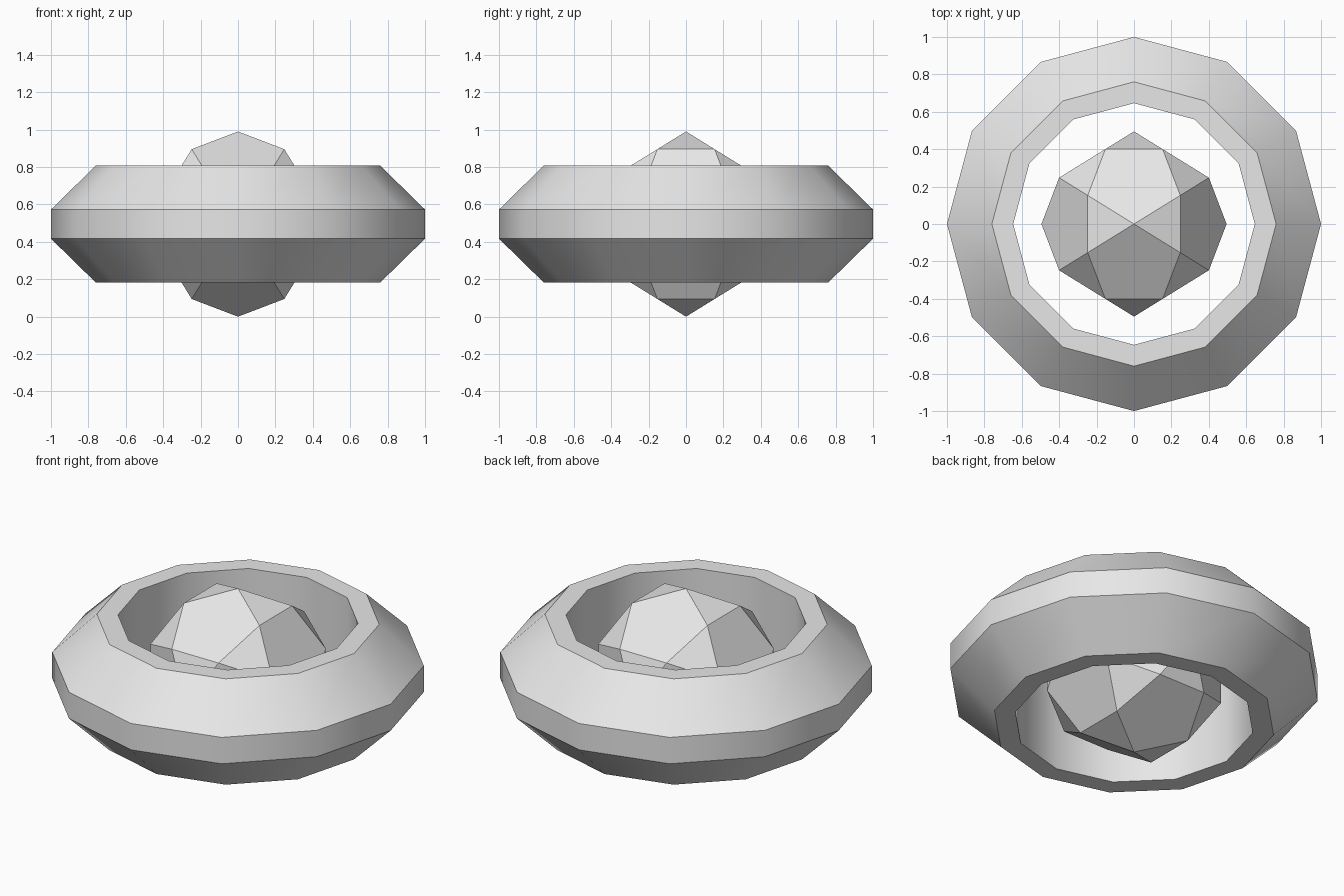
import bpy, bmesh, math

if "Cube" in bpy.data.objects:
    bpy.data.objects.remove(bpy.data.objects["Cube"])

mat = bpy.data.materials.new("light grey")
mat.diffuse_color = (0.8, 0.8, 0.8, 1)
mat.use_nodes = True
mat.node_tree.nodes["Principled BSDF"].inputs["Base Color"].default_value = mat.diffuse_color
R = 0.495          # ball radius, also the height of the centre


def add_object(name, bm):
    bmesh.ops.recalc_face_normals(bm, faces=bm.faces[:])
    mesh = bpy.data.meshes.new(name)
    bm.to_mesh(mesh)
    bm.free()
    mesh.materials.append(mat)
    obj = bpy.data.objects.new(name, mesh)
    obj.location.z = R
    bpy.context.collection.objects.link(obj)
    return obj


# Outer ring: chamfered profile (radius, height) swept around 12 sides
profile = [(0.646, -0.313), (0.76, -0.313), (1.0, -0.078),
           (1.0, 0.078), (0.76, 0.313), (0.646, 0.313)]
SIDES = 12
bm = bmesh.new()
loops = []
for i in range(SIDES):
    a = math.tau * i / SIDES
    loops.append([bm.verts.new((r * math.cos(a), r * math.sin(a), z)) for r, z in profile])
n = len(profile)
for i in range(SIDES):
    p, q = loops[i], loops[(i + 1) % SIDES]
    for j in range(n):
        k = (j + 1) % n
        bm.faces.new((p[j], q[j], q[k], p[k]))
ring = add_object("outer_ring", bm)
bpy.context.view_layer.objects.active = ring
ring.select_set(True)
bpy.ops.object.shade_smooth_by_angle(angle=math.radians(35))

# Inner ball: flat-faced solid of 12 pentagons and 20 triangles
phi = (1 + math.sqrt(5)) / 2
a, b, c = R / (2 * phi), R / 2, R * phi / 2
points = []
for s in (-1, 1):
    points += [(s * R, 0, 0), (0, s * R, 0), (0, 0, s * R)]
    for t in (-1, 1):
        for u in (-1, 1):
            x, y, z = s * b, t * a, u * c
            points += [(x, y, z), (y, z, x), (z, x, y)]
bm = bmesh.new()
for p in points:
    bm.verts.new(p)
bmesh.ops.convex_hull(bm, input=bm.verts[:])
bmesh.ops.dissolve_limit(bm, angle_limit=math.radians(2), verts=bm.verts[:], edges=bm.edges[:])
add_object("inner_ball", bm)
